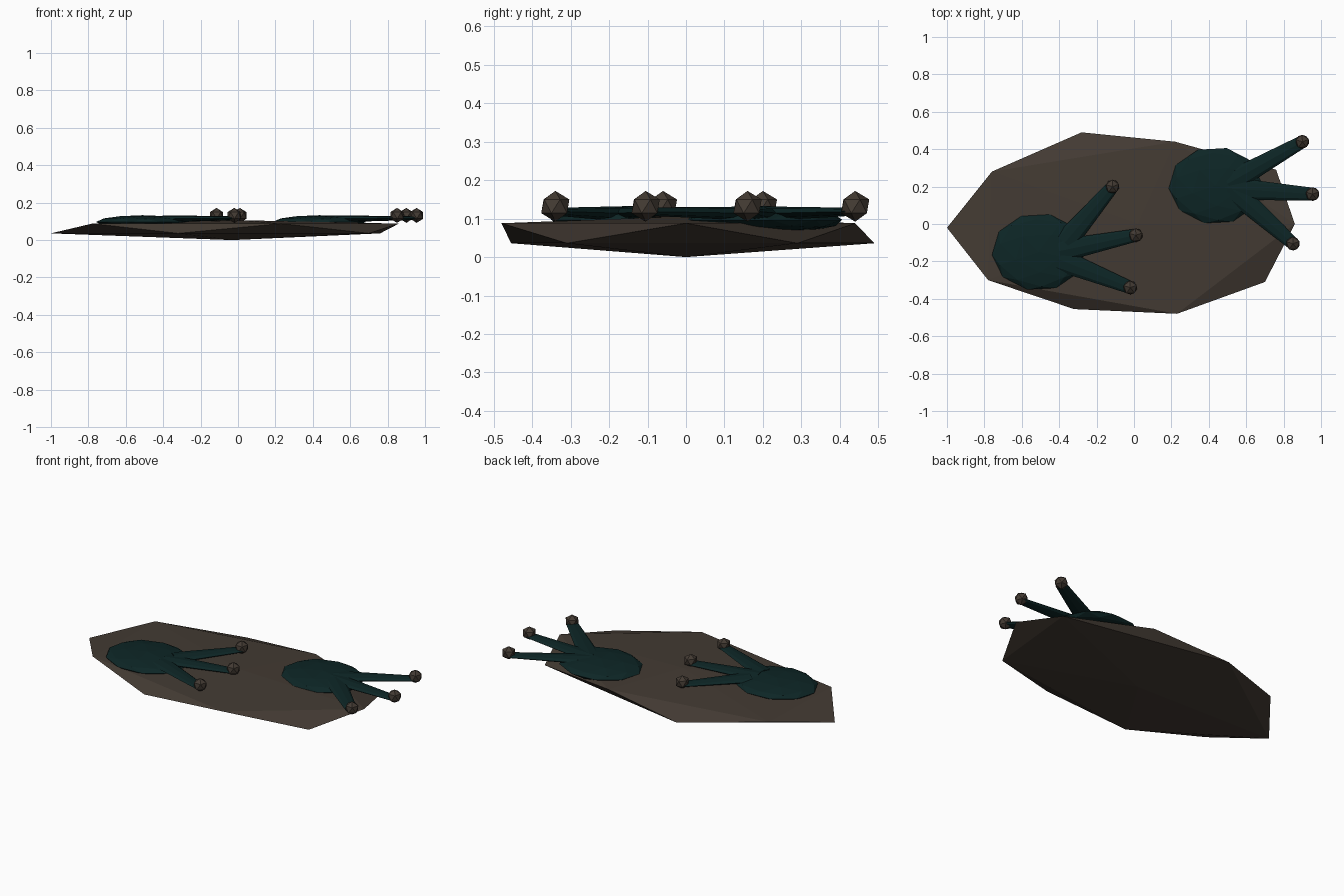
import bpy, bmesh
from math import radians
from mathutils import Matrix, Vector

cube = bpy.data.objects.get("Cube")
if cube:
    bpy.data.objects.remove(cube, do_unlink=True)


def material(name, rgb):
    m = bpy.data.materials.new(name)
    m.use_nodes = True
    m.diffuse_color = (*rgb, 1)
    bsdf = m.node_tree.nodes["Principled BSDF"]
    bsdf.inputs["Base Color"].default_value = (*rgb, 1)
    bsdf.inputs["Roughness"].default_value = 0.9
    return m


BROWN = material("stone_brown", (0.056, 0.043, 0.033))
TEAL = material("dark_teal", (0.004, 0.019, 0.019))


def add_object(name, bm, mat):
    bmesh.ops.recalc_face_normals(bm, faces=bm.faces)
    mesh = bpy.data.meshes.new(name)
    bm.to_mesh(mesh)
    bm.free()
    mesh.materials.append(mat)
    obj = bpy.data.objects.new(name, mesh)
    bpy.context.collection.objects.link(obj)
    return obj


def ball(name, centre, size, detail, turn, mat):
    """Faceted ball, turned about z and then squashed."""
    bm = bmesh.new()
    matrix = (Matrix.Translation(centre) @ Matrix.Diagonal((*size, 1))
              @ Matrix.Rotation(radians(turn), 4, 'Z'))
    bmesh.ops.create_icosphere(bm, subdivisions=detail, radius=1, matrix=matrix)
    return add_object(name, bm, mat)


def toe(name, start, end, mat):
    """Flattened tapering rod lying between two points."""
    a, b = Vector(start), Vector(end)
    along = (b - a).normalized()
    side = Vector((0, 0, 1)).cross(along).normalized()
    up = along.cross(side)
    frame = Matrix((side, up, along)).transposed().to_4x4()
    bm = bmesh.new()
    bmesh.ops.create_cone(
        bm, cap_ends=True, segments=8, radius1=0.062, radius2=0.034,
        depth=(b - a).length,
        matrix=Matrix.Translation((a + b) / 2) @ frame @ Matrix.Diagonal((1, 0.3, 1, 1)))
    return add_object(name, bm, mat)


# Stone slab: two poles joined to a rim that zigzags between low and high
rim = [(0.86, 0.0), (0.76, 0.29), (0.22, 0.44), (-0.28, 0.49), (-0.76, 0.28),
       (-1.0, -0.02), (-0.78, -0.30), (-0.32, -0.455), (0.23, -0.48), (0.70, -0.31)]
bm = bmesh.new()
top = bm.verts.new((0.02, 0, 0.106))
bottom = bm.verts.new((-0.03, 0, 0))
ring = [bm.verts.new((x, y, 0.036 if i % 2 else 0.088)) for i, (x, y) in enumerate(rim)]
for i in range(0, 10, 2):
    high, low, next_high, next_low = (ring[(i + k) % 10] for k in range(4))
    bm.faces.new((high, next_high, top))
    bm.faces.new((low, next_low, bottom))
    bm.faces.new((high, low, next_high))
    bm.faces.new((low, next_low, next_high))
add_object("stone_slab", bm, BROWN)

# Two feet, each a flat pad with three toes ending in claw tips
feet = {
    "right": ((-0.51, -0.15),
              [((-0.37, -0.10), (-0.115, 0.20)),
               ((-0.40, -0.145), (0.01, -0.06)),
               ((-0.40, -0.19), (-0.02, -0.34))]),
    "left": ((0.435, 0.205),
             [((0.50, 0.215), (0.90, 0.44)),
              ((0.50, 0.19), (0.955, 0.16)),
              ((0.53, 0.18), (0.85, -0.105))]),
}
for side, ((px, py), toes) in feet.items():
    ball(f"{side}_foot_pad", (px, py, 0.097), (0.25, 0.207, 0.036), 2, -14, TEAL)
    for n, (start, end) in enumerate(toes, 1):
        toe(f"{side}_toe_{n}", (*start, 0.113), (*end, 0.118), TEAL)
        ball(f"{side}_claw_tip_{n}", (*end, 0.132), (0.041, 0.041, 0.04), 1, 20, BROWN)
